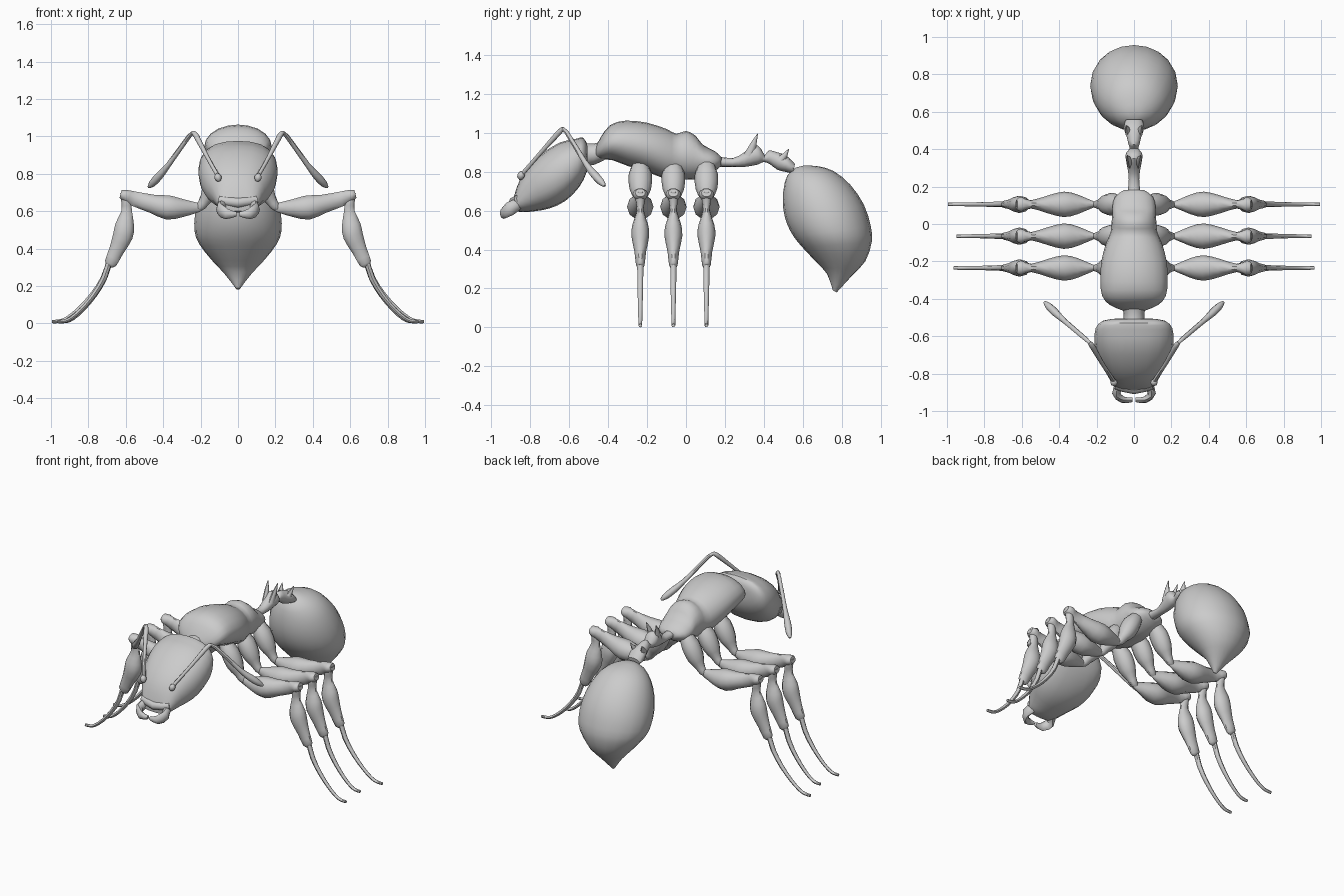
import bpy, bmesh, math
from mathutils import Vector


def smooth_rows(rows, k):
    """Catmull-Rom refinement of a list of equal-length rows."""
    out = []
    for i in range(len(rows) - 1):
        p0, p1 = rows[max(i - 1, 0)], rows[i]
        p2, p3 = rows[i + 1], rows[min(i + 2, len(rows) - 1)]
        for j in range(k):
            t = j / k
            out.append([0.5 * (2 * b + (c - a) * t + (2 * a - 5 * b + 4 * c - d) * t * t
                        + (3 * b - a - 3 * c + d) * t ** 3)
                        for a, b, c, d in zip(p0, p1, p2, p3)])
    return out + [list(rows[-1])]


def skin(name, rings):
    """Bridge rings of points into a closed mesh."""
    bm = bmesh.new()
    vr = [[bm.verts.new(p) for p in r] for r in rings]
    n = len(vr[0])
    for a, b in zip(vr, vr[1:]):
        for i in range(n):
            j = (i + 1) % n
            bm.faces.new((a[i], a[j], b[j], b[i]))
    bm.faces.new(vr[0])
    bm.faces.new(vr[-1])
    bmesh.ops.recalc_face_normals(bm, faces=bm.faces)
    me = bpy.data.meshes.new(name)
    bm.to_mesh(me)
    bm.free()
    ob = bpy.data.objects.new(name, me)
    bpy.context.collection.objects.link(ob)
    return ob


def body(name, rows, n=20, p=2.0, k=2):
    """Loft from side profile rows: top y, top z, bottom y, bottom z, half width."""
    def se(v):
        return math.copysign(abs(v) ** (2 / p), v)
    rings = []
    for yt, zt, yb, zb, w in smooth_rows(rows, k):
        c = Vector((0, (yt + yb) / 2, (zt + zb) / 2))
        v = Vector((0, (yt - yb) / 2, (zt - zb) / 2))
        rings.append([c + Vector((w * se(math.cos(a)), 0, 0)) + v * se(math.sin(a))
                      for a in (2 * math.pi * i / n for i in range(n))])
    return skin(name, rings)


def limb(name, rows, side=1, n=10, ref=(0, 1, 0), k=2):
    """Tube through rows of x, y, z, radius along ref, radius across."""
    rows = smooth_rows(rows, k)
    pts = [Vector((r[0] * side, r[1], r[2])) for r in rows]
    rings = []
    for i, q in enumerate(pts):
        t = (pts[min(i + 1, len(pts) - 1)] - pts[max(i - 1, 0)]).normalized()
        u = Vector(ref)
        u = (u - t * u.dot(t)).normalized()
        v = t.cross(u)
        rings.append([q + u * rows[i][3] * math.cos(a) + v * rows[i][4] * math.sin(a)
                      for a in (2 * math.pi * j / n for j in range(n))])
    return skin(name, rings)


# Head and neck
body("head", [(-.508, .945, -.505, .87, .10), (-.53, .975, -.51, .80, .17),
              (-.565, .97, -.55, .72, .205), (-.65, .95, -.62, .65, .212),
              (-.75, .885, -.70, .612, .19), (-.83, .80, -.78, .597, .145),
              (-.87, .72, -.84, .592, .115), (-.89, .65, -.885, .60, .09)], p=2.3)
body("neck", [(-.54, .95, -.53, .83, .06), (-.475, .945, -.475, .835, .055),
              (-.42, .96, -.42, .86, .075)], n=12)

# Thorax
body("thorax", [(-.465, .925, -.46, .87, .06), (-.44, .975, -.425, .862, .13),
                (-.39, 1.04, -.38, .86, .17), (-.31, 1.063, -.30, .83, .18),
                (-.20, 1.052, -.20, .80, .175), (-.10, 1.02, -.11, .765, .15),
                (-.05, .995, -.04, .76, .125), (0, 1.01, .02, .76, .12),
                (.05, .985, .07, .765, .115), (.085, .94, .11, .78, .115),
                (.15, .905, .145, .80, .10), (.182, .875, .18, .83, .055)])

# Two-part waist
body("waist", [(.16, .88, .16, .825, .035), (.24, .87, .24, .825, .028),
               (.30, .90, .30, .825, .035), (.35, .94, .36, .835, .045),
               (.385, .92, .38, .842, .04), (.405, .885, .40, .85, .024),
               (.425, .91, .43, .84, .03), (.47, .90, .47, .81, .04),
               (.52, .88, .51, .80, .055), (.56, .84, .55, .79, .045)], n=12)

# Abdomen
body("abdomen", [(.61, .833, .565, .822, .03), (.68, .828, .52, .78, .095),
                 (.76, .803, .50, .70, .16), (.845, .733, .50, .61, .205),
                 (.915, .63, .52, .53, .23), (.95, .52, .555, .465, .232),
                 (.955, .44, .60, .41, .208), (.922, .34, .67, .335, .14),
                 (.85, .262, .725, .275, .075), (.775, .18, .755, .19, .01)], n=20)

# Upper lip across the face
limb("upper_lip", [(-.10, -.865, .66, .022, .018), (0, -.89, .645, .025, .02),
                   (.10, -.865, .66, .022, .018)], ref=(0, 0, 1), n=8)

for s, tag in ((1, "left"), (-1, "right")):
    # Jaws
    limb("jaw_" + tag, [(.075, -.86, .635, .03, .025), (.095, -.905, .61, .036, .022),
                        (.06, -.94, .585, .028, .018), (.008, -.94, .585, .012, .012)],
         s, ref=(0, 0, 1), n=8)

    # Waist spikes
    limb("front_spike_" + tag, [(.022, .325, .88, .03, .018), (.03, .35, .95, .014, .012),
                                (.036, .368, .995, .002, .002)], s, n=8, k=1)
    limb("rear_spike_" + tag, [(.03, .49, .86, .025, .018), (.037, .512, .89, .012, .011),
                               (.042, .528, .917, .002, .002)], s, n=8, k=1)

    # Antennae
    limb("antenna_socket_" + tag, [(.10, -.85, .76, .008, .008), (.105, -.85, .773, .018, .018),
                                   (.11, -.845, .79, .018, .018), (.115, -.84, .80, .006, .006)],
         s, n=8)
    limb("antenna_stalk_" + tag, [(.105, -.845, .785, .011, .011), (.17, -.745, .90, .011, .011),
                                  (.222, -.655, 1.0, .015, .015), (.24, -.632, 1.022, .010, .010)],
         s, n=8)
    limb("antenna_tip_" + tag, [(.232, -.64, 1.022, .008, .008), (.262, -.612, 1.0, .012, .012),
                                (.37, -.52, .85, .014, .014), (.42, -.475, .79, .021, .021),
                                (.458, -.437, .748, .019, .019), (.478, -.418, .728, .007, .007)],
         s, n=8)

    # Legs
    for pos, y, foot in (("front", -.235, .965), ("middle", -.065, .95), ("hind", .105, .995)):
        nm = pos + "_leg_" + tag
        limb(nm + "_hip", [(.06, y, .85, .035, .035), (.105, y, .785, .06, .055),
                           (.145, y, .71, .055, .052), (.175, y, .66, .032, .032),
                           (.20, y, .625, .022, .025), (.22, y, .61, .01, .01)], s)
        limb(nm + "_thigh", [(.17, y, .635, .008, .012), (.21, y, .62, .014, .026),
                             (.30, y, .617, .052, .052), (.375, y, .62, .068, .068),
                             (.46, y, .64, .048, .052), (.55, y, .665, .022, .042),
                             (.605, y, .685, .04, .032), (.628, y, .692, .026, .022)], s)
        limb(nm + "_shin", [(.62, y, .70, .02, .012), (.60, y, .655, .024, .026),
                            (.595, y, .60, .018, .030), (.605, y, .53, .040, .052),
                            (.615, y, .47, .046, .056), (.65, y, .39, .030, .042),
                            (.682, y, .32, .022, .034), (.688, y, .31, .01, .015)], s)
        f = (foot - .685) / .305
        foot_rows = [(0, .34, .016), (.035, .24, .015), (.095, .15, .013), (.165, .075, .011),
                     (.225, .028, .010), (.265, .012, .010), (.305, .010, .009)]
        limb(nm + "_foot", [(.685 + dx * f, y, z, r, r) for dx, z, r in foot_rows], s, n=8)

# Smooth shading, keeping sharp creases
bpy.ops.object.select_all(action='SELECT')
bpy.context.view_layer.objects.active = bpy.data.objects["head"]
bpy.ops.object.shade_smooth_by_angle(angle=math.radians(45))
